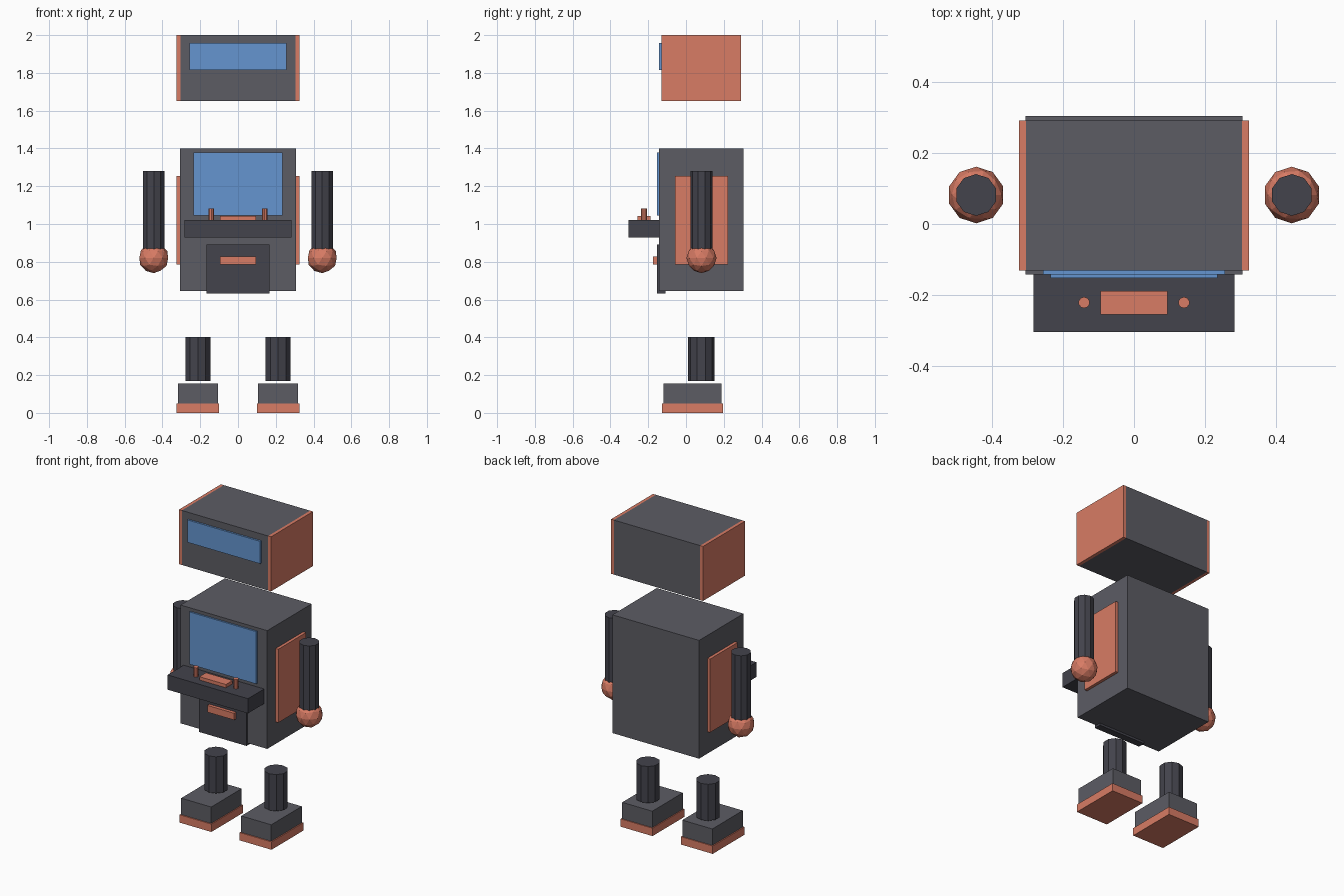
import bpy
import bmesh
from mathutils import Matrix, Vector

if "Cube" in bpy.data.objects:
    bpy.data.objects.remove(bpy.data.objects["Cube"])


def material(name, rgb):
    m = bpy.data.materials.new(name)
    m.diffuse_color = (*rgb, 1)
    m.use_nodes = True
    m.node_tree.nodes["Principled BSDF"].inputs["Base Color"].default_value = m.diffuse_color
    return m


SHELL = material("shell_grey", (0.107, 0.107, 0.127))
DARK = material("dark_grey", (0.056, 0.056, 0.072))
CORAL = material("coral", (0.69, 0.2, 0.13))
BLUE = material("screen_blue", (0.13, 0.3, 0.63))


def finish(bm, name, mat):
    me = bpy.data.meshes.new(name)
    bm.to_mesh(me)
    bm.free()
    me.materials.append(mat)
    ob = bpy.data.objects.new(name, me)
    bpy.context.collection.objects.link(ob)
    return ob


def box(name, x, y, z, mat):
    """Box from (min, max) ranges on each axis."""
    lo, hi = [Vector(v) for v in zip(*(sorted(r) for r in (x, y, z)))]
    bm = bmesh.new()
    bmesh.ops.create_cube(bm, size=1, matrix=Matrix.Translation((lo + hi) / 2)
                          @ Matrix.Diagonal((*(hi - lo), 1)))
    return finish(bm, name, mat)


def cylinder(name, x, y, r, z0, z1, mat, sides=10):
    bm = bmesh.new()
    bmesh.ops.create_cone(bm, cap_ends=True, segments=sides, radius1=r, radius2=r,
                          depth=z1 - z0, matrix=Matrix.Translation((x, y, (z0 + z1) / 2)))
    return finish(bm, name, mat)


def ball(name, loc, r, mat):
    bm = bmesh.new()
    bmesh.ops.create_icosphere(bm, subdivisions=2, radius=r,
                               matrix=Matrix.Translation(loc))
    return finish(bm, name, mat)


# Head and visor
box("head", (-0.305, 0.305), (-0.131, 0.292), (1.652, 2.0), SHELL)
box("visor", (-0.257, 0.257), (-0.143, -0.12), (1.814, 1.957), BLUE)

# Torso and screen
box("torso", (-0.306, 0.306), (-0.142, 0.305), (0.645, 1.4), SHELL)
box("screen", (-0.236, 0.236), (-0.153, -0.13), (1.045, 1.379), BLUE)

# Control tray with keypad
box("control_tray", (-0.284, 0.284), (-0.305, -0.135), (0.928, 1.022), DARK)
box("keypad", (-0.094, 0.094), (-0.256, -0.189), (1.01, 1.043), CORAL)

# Lower front door with slot
box("lower_door", (-0.167, 0.167), (-0.153, -0.108), (0.631, 0.891), DARK)
box("door_slot", (-0.094, 0.094), (-0.174, -0.145), (0.785, 0.828), CORAL)

# Mirrored parts
for s, side in ((-1, "left"), (1, "right")):
    box(f"{side}_head_panel", (s * 0.305, s * 0.325), (-0.131, 0.292), (1.652, 2.0), CORAL)
    box(f"{side}_torso_panel", (s * 0.295, s * 0.325), (-0.057, 0.222), (0.785, 1.254), CORAL)
    cylinder(f"{side}_joystick", s * 0.141, -0.222, 0.016, 1.01, 1.081, CORAL)
    cylinder(f"{side}_arm", s * 0.446, 0.082, 0.059, 0.84, 1.281, DARK)
    ball(f"{side}_hand", (s * 0.446, 0.082, 0.82), 0.08, CORAL)
    cylinder(f"{side}_leg", s * 0.212, 0.081, 0.07, 0.17, 0.403, DARK)
    box(f"{side}_foot", (s * 0.106, s * 0.318), (-0.119, 0.189), (0.05, 0.155), SHELL)
    box(f"{side}_sole", (s * 0.1, s * 0.325), (-0.126, 0.195), (0, 0.05), CORAL)
